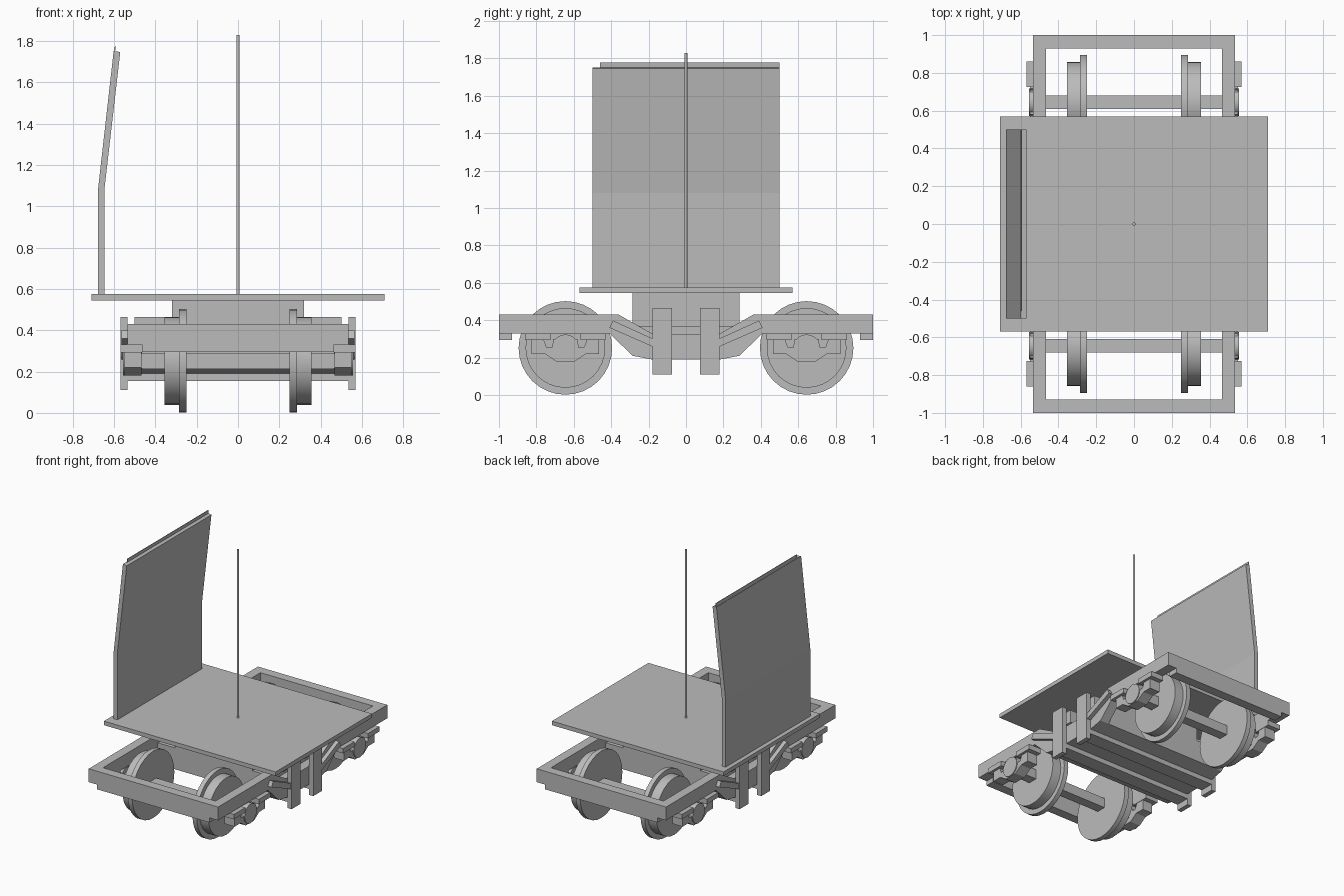
import bpy, bmesh, math
from mathutils import Vector

if "Cube" in bpy.data.objects:
    bpy.data.objects.remove(bpy.data.objects["Cube"])

grey = bpy.data.materials.new("plain grey")
grey.diffuse_color = (0.5, 0.5, 0.5, 1)
grey.use_nodes = True
grey.node_tree.nodes["Principled BSDF"].inputs["Base Color"].default_value = grey.diffuse_color


def finish(name, bm):
    bmesh.ops.recalc_face_normals(bm, faces=bm.faces)
    me = bpy.data.meshes.new(name)
    bm.to_mesh(me)
    bm.free()
    me.materials.append(grey)
    ob = bpy.data.objects.new(name, me)
    bpy.context.collection.objects.link(ob)
    return ob


def prism(name, pts, lo, hi, axis="x"):
    """Extrude an outline of (y, z) along x, or of (x, z) along y."""
    def place(p, d):
        return (d, p[0], p[1]) if axis == "x" else (p[0], d, p[1])
    bm = bmesh.new()
    a = [bm.verts.new(place(p, lo)) for p in pts]
    b = [bm.verts.new(place(p, hi)) for p in pts]
    bm.faces.new(a)
    bm.faces.new(b)
    for i in range(len(pts)):
        j = (i + 1) % len(pts)
        bm.faces.new((a[i], a[j], b[j], b[i]))
    return finish(name, bm)


def box(name, x0, x1, y0, y1, z0, z1):
    return prism(name, [(y0, z0), (y1, z0), (y1, z1), (y0, z1)], x0, x1)


def disc(name, x0, x1, y, z, r, n=32):
    pts = [(y + r * math.cos(2 * math.pi * i / n), z + r * math.sin(2 * math.pi * i / n))
           for i in range(n)]
    ob = prism(name, pts, x0, x1)
    bpy.context.view_layer.objects.active = ob
    ob.select_set(True)
    bpy.ops.object.shade_smooth_by_angle(angle=math.radians(30))
    ob.select_set(False)
    return ob


# Deck, pole and bent back board
box("deck", -0.71, 0.71, -0.57, 0.57, 0.545, 0.575)
bm = bmesh.new()
bmesh.ops.create_cone(bm, cap_ends=True, segments=12, radius1=0.008, radius2=0.008, depth=1.255)
bmesh.ops.translate(bm, verts=bm.verts, vec=Vector((0, 0, 1.2025)))
finish("pole", bm)
prism("back_board", [(-0.678, 0.575), (-0.647, 0.575), (-0.647, 1.08), (-0.57, 1.747),
                     (-0.602, 1.752), (-0.678, 1.08)], -0.5, 0.5, "y")
prism("board_sheet", [(-0.602, 1.72), (-0.598, 1.72), (-0.592, 1.777), (-0.596, 1.777)],
      -0.46, 0.5, "y")

# Central body under the deck
box("deck_support", -0.32, 0.32, -0.285, 0.285, 0.37, 0.545)
prism("centre_body", [(-0.285, 0.21), (-0.18, 0.19), (0.18, 0.19), (0.285, 0.21),
                      (0.285, 0.37), (-0.285, 0.37)], -0.465, 0.465)

# Frame: end beams, plus side beams that dip in the middle
half = [(1, 0.43), (0.36, 0.43), (0.175, 0.325)]
low = [(0.18, 0.19), (0.285, 0.21), (0.41, 0.33), (1, 0.33)]
side = half + [(-y, z) for y, z in half[::-1]] + [(-y, z) for y, z in low[::-1]] + low
for s in (-1, 1):
    prism("side_beam", side, s * 0.465, s * 0.535)
    box("end_beam", -0.465, 0.465, s * 0.93, s * 1.0, 0.295, 0.43)
    box("upper_cross_bar", -0.5, 0.5, s * 0.075, s * 0.18, 0.37, 0.465)
    box("lower_cross_bar", -0.535, 0.535, s * 0.075, s * 0.18, 0.155, 0.20)
    # Axles
    box("axle", -0.5, 0.5, s * 0.645 - 0.036, s * 0.645 + 0.036, 0.216, 0.288)

# Parts repeated at each corner
bearing = [(-0.18, 0.22), (-0.11, 0.22), (-0.05, 0.18), (0.05, 0.18), (0.11, 0.22), (0.18, 0.22),
           (0.18, 0.295), (0.115, 0.295), (0.10, 0.255), (0.065, 0.255), (0.065, 0.30),
           (-0.065, 0.30), (-0.065, 0.255), (-0.10, 0.255), (-0.115, 0.295), (-0.18, 0.295)]
for sx in (-1, 1):
    for sy in (-1, 1):
        cy = sy * 0.645
        # Flanged wheel
        disc("wheel_flange", sx * 0.25, sx * 0.285, cy, 0.252, 0.25)
        disc("wheel_tread", sx * 0.285, sx * 0.355, cy, 0.252, 0.213)
        # Bearing with its journal cap and hanger pads
        prism("bearing", [(cy + y, z) for y, z in bearing], sx * 0.468, sx * 0.55)
        disc("journal_cap", sx * 0.468, sx * 0.557, cy, 0.252, 0.072, 20)
        for d in (-1, 1):
            box("hanger_pad", sx * 0.465, sx * 0.568, cy + d * 0.08, cy + d * 0.215, 0.293, 0.33)
        # Upright post and slanted brace
        box("post", sx * 0.535, sx * 0.57, sy * 0.075, sy * 0.18, 0.11, 0.465)
        prism("brace", [(sy * y, z) for y, z in
                        [(0.17, 0.255), (0.41, 0.36), (0.39, 0.398), (0.17, 0.298)]],
              sx * 0.535, sx * 0.565)
